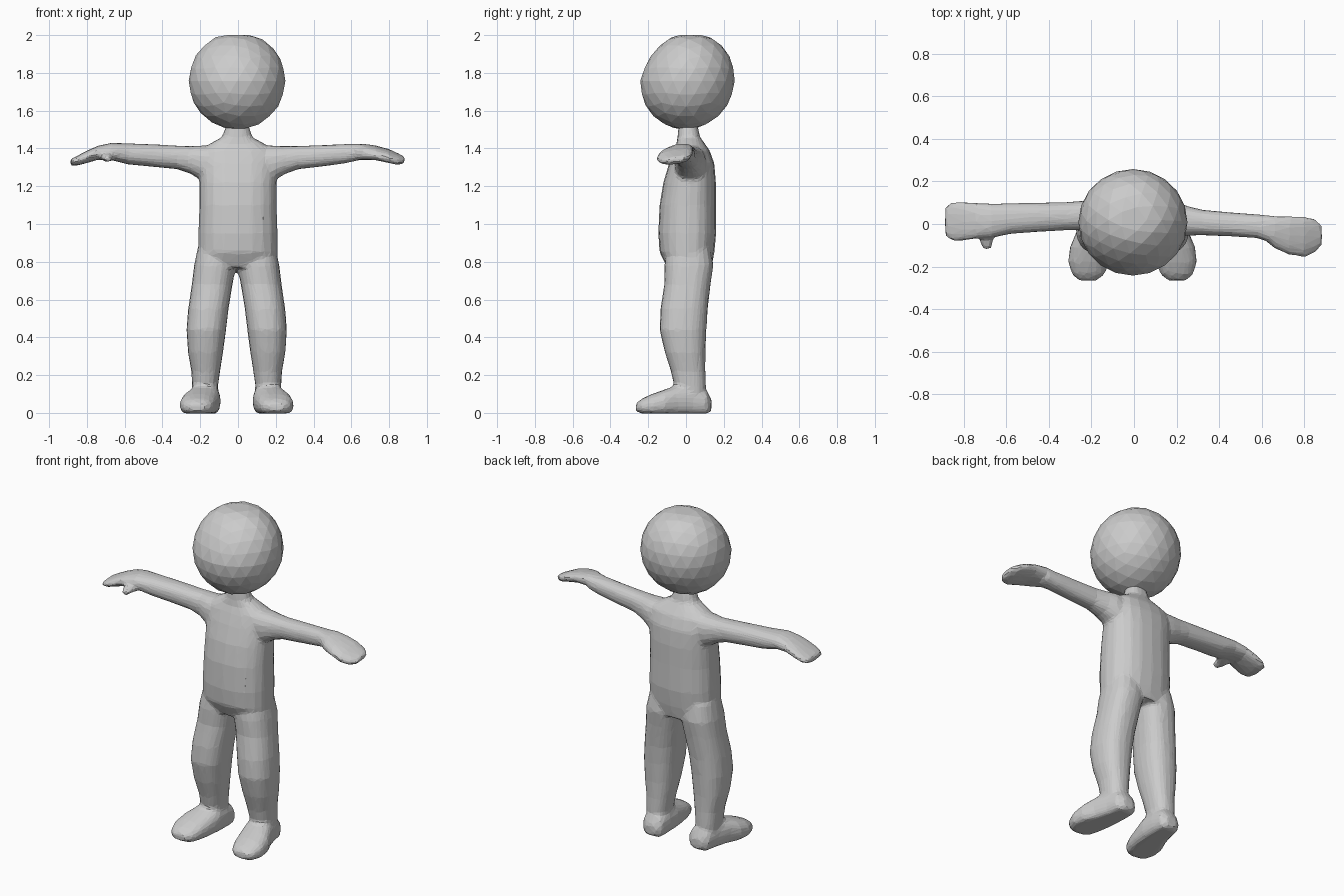
import bpy, bmesh, math
from mathutils import Vector

SEG = 20
body = bmesh.new()


def loft(axis, rings, side=1, shift=0.0, tilt=0.0, floor=None, square=0.85):
    """Skin rounded rings (t, u0, u1, v0, v1) along an axis into the body mesh."""
    loops = []
    for t, u0, u1, v0, v1 in rings:
        loop = []
        for i in range(SEG):
            a = 2 * math.pi * i / SEG
            c, s = math.cos(a), math.sin(a)
            c = math.copysign(abs(c) ** square, c)
            s = math.copysign(abs(s) ** square, s)
            u = (u0 + u1) / 2 + c * (u1 - u0) / 2
            v = (v0 + v1) / 2 + s * (v1 - v0) / 2 + tilt * c * (u1 - u0) / 2
            p = {'z': (u, v, t), 'x': (t, u, v), 'y': (u, t, v)}[axis]
            z = p[2] if floor is None else max(floor, p[2])
            loop.append(body.verts.new((side * p[0] + shift, p[1], z)))
        loops.append(loop)
    faces = [body.faces.new(loops[0][::-1]), body.faces.new(loops[-1])]
    for a, b in zip(loops, loops[1:]):
        for i in range(SEG):
            j = (i + 1) % SEG
            faces.append(body.faces.new((a[i], a[j], b[j], b[i])))
    bmesh.ops.recalc_face_normals(body, faces=faces)


# Torso and neck
loft('z', [
    (0.77, -0.215, 0.21, -0.10, 0.135),
    (0.85, -0.21, 0.21, -0.14, 0.15),
    (0.95, -0.21, 0.21, -0.147, 0.16),
    (1.10, -0.205, 0.205, -0.14, 0.158),
    (1.22, -0.205, 0.205, -0.12, 0.158),
    (1.32, -0.21, 0.21, -0.09, 0.15),
    (1.39, -0.20, 0.20, -0.065, 0.125),
    (1.425, -0.15, 0.14, -0.05, 0.10),
    (1.46, -0.085, 0.075, -0.045, 0.075),
    (1.53, -0.06, 0.055, -0.04, 0.06)])

# Legs and feet
for side in (1, -1):
    loft('z', [
        (0.07, 0.10, 0.235, -0.06, 0.10),
        (0.15, 0.098, 0.236, -0.064, 0.106),
        (0.22, 0.088, 0.24, -0.08, 0.103),
        (0.32, 0.072, 0.258, -0.112, 0.103),
        (0.44, 0.056, 0.266, -0.14, 0.108),
        (0.55, 0.043, 0.257, -0.135, 0.115),
        (0.68, 0.022, 0.238, -0.115, 0.13),
        (0.78, 0.004, 0.226, -0.115, 0.145),
        (0.88, 0.0, 0.205, -0.10, 0.13)], side, -0.007)
    loft('y', [
        (0.135, 0.12, 0.19, 0.01, 0.07),
        (0.11, 0.09, 0.225, -0.02, 0.12),
        (0.04, 0.085, 0.24, -0.025, 0.15),
        (-0.04, 0.085, 0.265, -0.025, 0.15),
        (-0.11, 0.095, 0.295, -0.025, 0.125),
        (-0.18, 0.11, 0.303, -0.02, 0.10),
        (-0.235, 0.13, 0.285, -0.01, 0.075),
        (-0.265, 0.165, 0.255, 0.01, 0.05)], side, -0.007, floor=-0.004)

# Arm and hand on the +x side
loft('x', [
    (0.10, -0.06, 0.11, 1.20, 1.42),
    (0.20, -0.06, 0.105, 1.235, 1.415),
    (0.25, -0.055, 0.085, 1.265, 1.413),
    (0.32, -0.053, 0.067, 1.29, 1.413),
    (0.45, -0.058, 0.055, 1.305, 1.418),
    (0.58, -0.067, 0.045, 1.323, 1.424),
    (0.65, -0.09, 0.04, 1.34, 1.425)], 1)
loft('x', [
    (0.60, -0.06, 0.04, 1.335, 1.42),
    (0.66, -0.115, 0.038, 1.342, 1.424),
    (0.73, -0.145, 0.037, 1.342, 1.412),
    (0.80, -0.158, 0.036, 1.326, 1.392),
    (0.85, -0.135, 0.025, 1.315, 1.37),
    (0.882, -0.10, -0.005, 1.325, 1.355)], 1, tilt=0.15)

# Arm and hand on the -x side
loft('x', [
    (0.10, -0.06, 0.12, 1.20, 1.42),
    (0.20, -0.05, 0.115, 1.235, 1.415),
    (0.25, -0.03, 0.108, 1.265, 1.413),
    (0.32, -0.03, 0.103, 1.29, 1.415),
    (0.45, -0.037, 0.10, 1.303, 1.422),
    (0.58, -0.047, 0.098, 1.315, 1.427),
    (0.67, -0.065, 0.096, 1.338, 1.43),
    (0.74, -0.07, 0.1, 1.34, 1.415),
    (0.80, -0.08, 0.105, 1.323, 1.388),
    (0.85, -0.08, 0.105, 1.31, 1.362),
    (0.888, -0.06, 0.085, 1.308, 1.342)], -1)
# Thumb
loft('y', [
    (-0.03, 0.64, 0.74, 1.335, 1.39),
    (-0.075, 0.66, 0.725, 1.33, 1.375),
    (-0.12, 0.67, 0.71, 1.33, 1.36)], -1)

# Body object: fuse the parts, soften the joins, reduce to flat facets
mesh = bpy.data.meshes.new("body")
body.to_mesh(mesh)
body.free()
obj = bpy.data.objects.new("body", mesh)
bpy.context.collection.objects.link(obj)
fuse = obj.modifiers.new("fuse", 'REMESH')
fuse.mode = 'VOXEL'
fuse.voxel_size = 0.011
soften = obj.modifiers.new("soften", 'SMOOTH')
soften.factor = 0.5
soften.iterations = 6
facet = obj.modifiers.new("facet", 'DECIMATE')
facet.ratio = 0.07

# Head: faceted ball, leaning back slightly, with a flat crown
bm = bmesh.new()
bmesh.ops.create_icosphere(bm, subdivisions=3, radius=1)
for v in bm.verts:
    n = v.co.copy()
    pull = 0.035 * max(0.0, -n.y) * max(0.0, n.z)
    v.co = Vector((-0.005 + 0.256 * n.x,
                   0.008 + 0.25 * n.y + 0.012 * n.z + pull,
                   min(2.0, 1.758 + 0.258 * n.z)))
mesh = bpy.data.meshes.new("head")
bm.to_mesh(mesh)
bm.free()
head = bpy.data.objects.new("head", mesh)
bpy.context.collection.objects.link(head)
